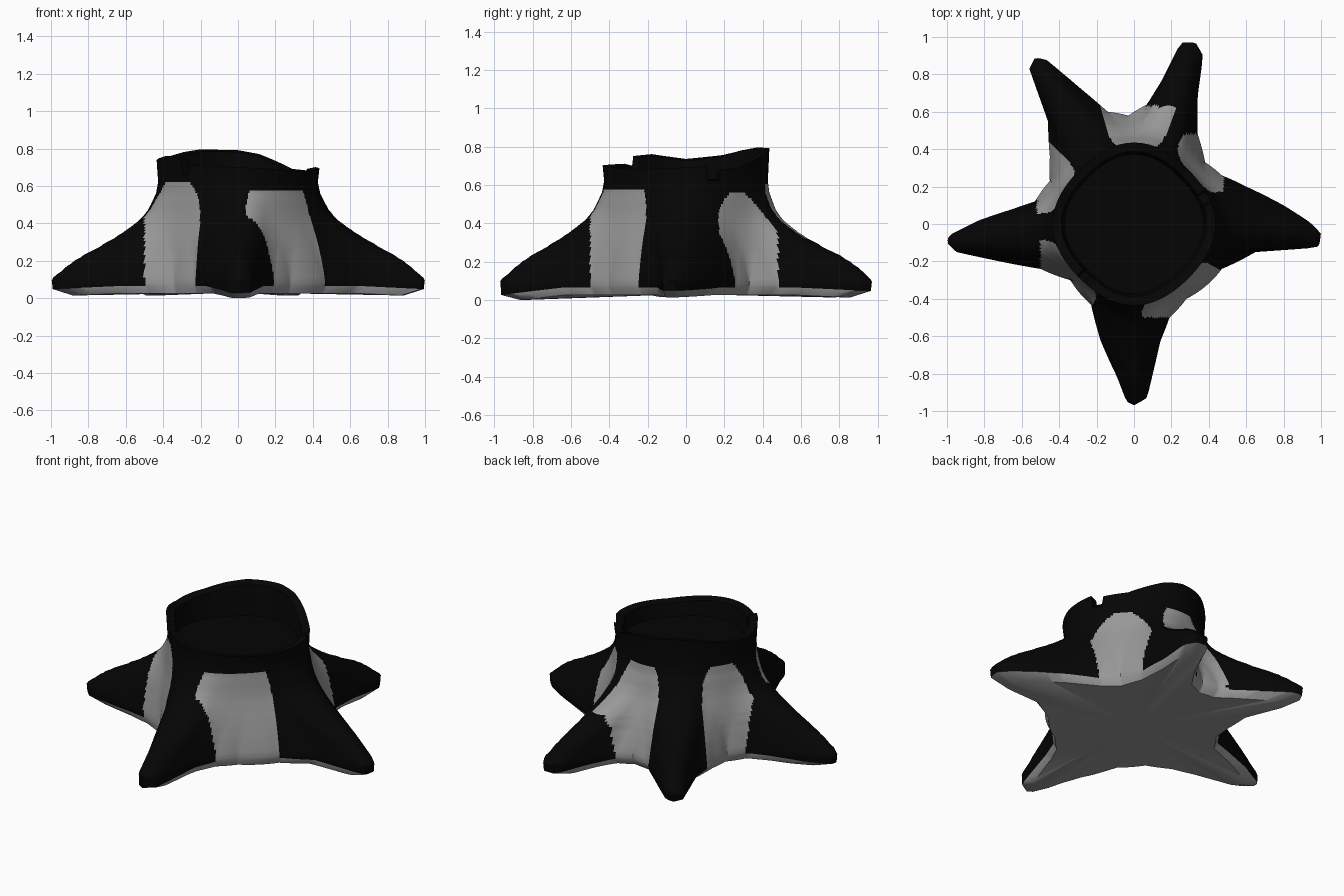
import bpy, bmesh, math

cube = bpy.data.objects.get("Cube")
if cube:
    bpy.data.objects.remove(cube, do_unlink=True)


def make_material(name, value):
    mat = bpy.data.materials.new(name)
    mat.use_nodes = True
    colour = (value, value, value, 1)
    mat.diffuse_color = colour
    bsdf = mat.node_tree.nodes["Principled BSDF"]
    bsdf.inputs["Base Color"].default_value = colour
    bsdf.inputs["Roughness"].default_value = 0.9
    return mat


def lerp_rows(table, x):
    """Interpolate the values of rows whose first entry is a sorted key."""
    for low, high in zip(table, table[1:]):
        if low[0] <= x <= high[0]:
            t = (x - low[0]) / max(high[0] - low[0], 1e-6)
            return [a + (b - a) * t for a, b in zip(low[1:], high[1:])]
    return table[-1][1:]


def sample(table, angle):
    """Interpolate (degrees, value) pairs around the full circle."""
    first, last = table[0], table[-1]
    return lerp_rows([(last[0] - 360, last[1])] + table
                     + [(first[0] + 360, first[1])], angle)[0]


def blur(values, n):
    """Soften the spikes of the root outline so ridges get rounder."""
    count = len(values)
    return [sum(values[(i + k) % count] for k in range(-n, n + 1)) / (2 * n + 1)
            for i in range(count)]


# Ground outline of the five spreading roots
outline = [
    (1, -.05), (.94, .01), (.8, .1), (.6, .2), (.47, .26), (.38, .33),
    (.34, .48), (.34, .68), (.37, .9), (.33, .97), (.25, .97), (.15, .77),
    (.07, .64), (-.03, .58), (-.14, .6), (-.28, .72), (-.47, .88),
    (-.53, .89), (-.56, .83), (-.46, .55), (-.45, .36), (-.45, .23),
    (-.53, .12), (-.65, .08), (-.83, .02), (-.99, -.06), (-1, -.1),
    (-.95, -.15), (-.5, -.24), (-.34, -.3), (-.23, -.43), (-.18, -.62),
    (-.09, -.82), (-.04, -.95), (0, -.97), (.07, -.93), (.14, -.63),
    (.19, -.5), (.28, -.4), (.47, -.24), (.65, -.15), (.93, -.13), (.99, -.12)]
# Inverse radius keeps the spans between outline points nearly straight
polar = sorted((math.degrees(math.atan2(y, x)) % 360, 1 / math.hypot(x, y))
               for x, y in outline)

# Broken rim height by angle, with two notches
rim = [(0, .69), (15, .7), (16, .63), (24, .63), (25, .68), (45, .69),
       (62, .735), (75, .77), (90, .79), (118, .795), (135, .78), (153, .755),
       (180, .735), (205, .76), (222, .75), (224, .66), (229, .66), (231, .71),
       (270, .7), (320, .68)]

# Root flare profile: height, share of reach, softening in columns
flare = [(.025, .8, 0), (.065, .99, 0), (.1, 1, 0), (.15, .91, 2), (.2, .81, 3),
         (.25, .69, 5), (.3, .56, 8), (.36, .39, 10), (.42, .23, 12),
         (.47, .14, 14), (.52, .08, 15), (.56, .03, 15), (.62, 0, 15)]

# Bare patches between roots: centre angle, half width, top, outer limit, taper
patches = [(41, 21, .56, .48, .7), (88, 18, .61, .63, .4), (155, 19, .6, .52, .5),
           (216, 27, .62, .5, .5), (303, 29, .57, .5, .15)]

COLUMNS = 360
angles = [i * 360 / COLUMNS for i in range(COLUMNS)]
trunk = [.415 + .012 * math.cos(math.radians(4 * a)) for a in angles]
reach = [1 / sample(polar, a) - r for a, r in zip(angles, trunk)]
rim_height = [sample(rim, a) for a in angles]


def is_bare(point):
    if point.z < .05:
        return True
    angle = math.degrees(math.atan2(point.y, point.x))
    spread = max(abs(point.x), abs(point.y))
    for centre, half, top, limit, narrowing in patches:
        offset = abs((angle - centre + 180) % 360 - 180)
        taper = 1 - narrowing * (point.z / top) ** 8
        if point.z < top and spread < limit and offset < half * taper:
            return True
    return False


bm = bmesh.new()


def add_ring(radii, heights):
    return [bm.verts.new((r * math.cos(math.radians(a)),
                          r * math.sin(math.radians(a)), z))
            for r, z, a in zip(radii, heights, angles)]


def ground_dip(radius, angle):
    """Root tips dip to the ground, the front one deepest."""
    depth = .025 if math.sin(math.radians(angle)) < -.8 else .01
    return depth * max(0, (radius - .65) / .2)


# Underside edge, then root flare rings up to the trunk
rings = []
heights = [.025] + [.065 + .015 * k for k in range(38)]
for z in heights:
    share, soft = lerp_rows(flare, z)
    radii = [r + share * e for r, e in zip(trunk, blur(reach, round(soft)))]
    dips = [ground_dip(r, a) if z < .07 else 0 for r, a in zip(radii, angles)]
    rings.append(add_ring(radii, [z - d for d in dips]))

# Rim, hollow wall and sunken floor
rings.append(add_ring([r + .008 for r in trunk], rim_height))
rings.append(add_ring([r - .04 for r in trunk], [h - .01 for h in rim_height]))
rings.append(add_ring([r - .055 for r in trunk], [.59] * COLUMNS))

for low, high in zip(rings, rings[1:]):
    for i in range(COLUMNS):
        j = (i + 1) % COLUMNS
        bm.faces.new((low[i], low[j], high[j], high[i]))

# Underside and floor fans
for ring, z in ((rings[0], .03), (rings[-1], .59)):
    centre = bm.verts.new((0, 0, z))
    for i in range(COLUMNS):
        bm.faces.new((ring[i], ring[(i + 1) % COLUMNS], centre))

bmesh.ops.recalc_face_normals(bm, faces=bm.faces[:])
for face in bm.faces:
    mid = face.calc_center_median()
    hollow = math.hypot(mid.x, mid.y) < .39 and mid.z > .54
    face.material_index = int(is_bare(mid) and not hollow)

lowest = min(v.co.z for v in bm.verts)
for v in bm.verts:
    v.co.z -= lowest

mesh = bpy.data.meshes.new("tree_stump")
bm.to_mesh(mesh)
bm.free()
mesh.materials.append(make_material("dark_bark", .0015))
mesh.materials.append(make_material("bare_grey", .32))
stump = bpy.data.objects.new("tree_stump", mesh)
bpy.context.collection.objects.link(stump)
bpy.ops.object.select_all(action='DESELECT')
stump.select_set(True)
bpy.context.view_layer.objects.active = stump
bpy.ops.object.shade_smooth_by_angle(angle=math.radians(40))
